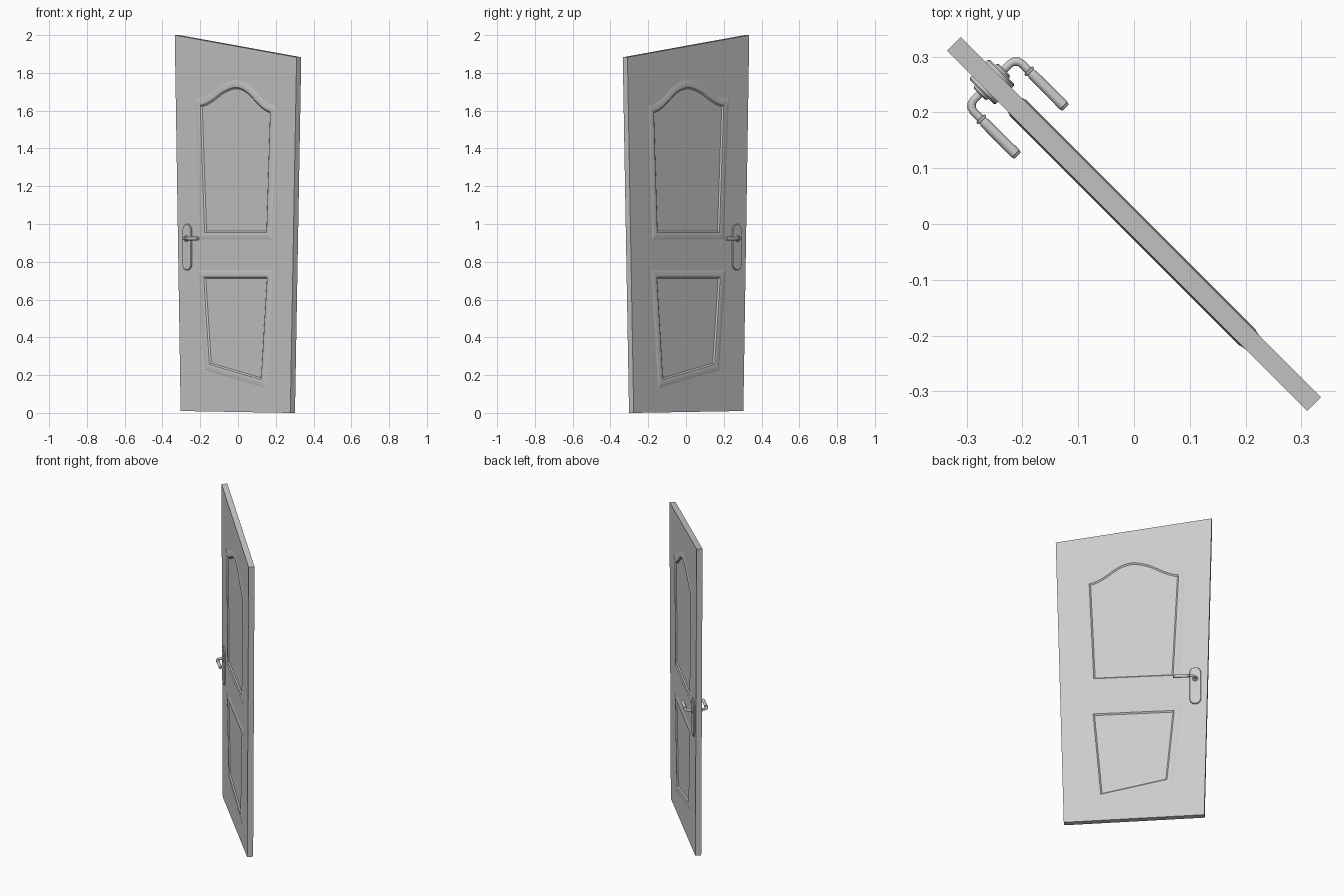
import bpy, bmesh, math
from mathutils import Vector, Matrix, geometry

if "Cube" in bpy.data.objects:
    bpy.data.objects.remove(bpy.data.objects["Cube"])

HALF = 0.0175                       # half the door thickness
TURN = Matrix.Rotation(math.radians(-45), 4, 'Z')
PIVOT_U, PIVOT_Z = -0.36, 0.923     # lever pivot on the door


def finish(bm, name, smooth=None):
    bmesh.ops.remove_doubles(bm, verts=bm.verts, dist=1e-5)
    bmesh.ops.recalc_face_normals(bm, faces=bm.faces)
    bm.transform(TURN)
    me = bpy.data.meshes.new(name)
    bm.to_mesh(me)
    bm.free()
    ob = bpy.data.objects.new(name, me)
    bpy.context.collection.objects.link(ob)
    if smooth:
        bpy.context.view_layer.objects.active = ob
        ob.select_set(True)
        bpy.ops.object.shade_smooth_by_angle(angle=math.radians(smooth))
        ob.select_set(False)
    return ob


def inset(poly, d):
    """Mitred inward offset of a counter-clockwise outline."""
    out = []
    for i, p in enumerate(poly):
        a = (p - poly[i - 1]).normalized()
        b = (poly[(i + 1) % len(poly)] - p).normalized()
        na, nb = Vector((-a.y, a.x)), Vector((-b.y, b.x))
        out.append(p + (na + nb) * d / (1 + na.dot(nb)))
    return out


def spline(pts, n=4):
    """Smooth curve through the given points."""
    p = [pts[0]] + pts + [pts[-1]]
    out = []
    for a, b, c, d in zip(p, p[1:], p[2:], p[3:]):
        for k in range(n):
            t = k / n
            out.append(0.5 * (2 * b + (c - a) * t + (2 * a - 5 * b + 4 * c - d) * t * t
                              + (3 * b - a - 3 * c + d) * t ** 3))
    return out + [pts[-1]]


def vecs(*pts):
    return [Vector(p) for p in pts]


def loop(bm, poly, n, side):
    return [bm.verts.new((p.x, -side * n, p.y)) for p in poly]


def bridge(bm, a, b):
    k = len(a)
    for i in range(k):
        j = (i + 1) % k
        bm.faces.new((a[i], a[j], b[j], b[i]))


def fill(bm, loops):
    """Fill the first outline, leaving the others as holes."""
    flat = [v for l in loops for v in l]
    tris = geometry.tessellate_polygon([[Vector((v.co.x, v.co.z, 0)) for v in l] for l in loops])
    for t in tris:
        bm.faces.new([flat[i] for i in t])


# outlines in (along door, height)
slab = vecs((-0.412, 0.01), (0.409, 0), (0.456, 1.883), (-0.456, 2.0))
arch = spline(vecs((0.3, 1.627), (0.25, 1.637), (0.197, 1.665), (0.1, 1.735), (0.003, 1.762),
                   (-0.102, 1.738), (-0.191, 1.692), (-0.251, 1.669), (-0.303, 1.668)))
upper = vecs((-0.267, 0.917), (0.270, 0.917)) + arch
lower = vecs((-0.23, 0.225), (0.227, 0.13), (0.279, 0.757), (-0.279, 0.757))

# door slab with a moulded panel frame on both faces
bm = bmesh.new()
rims = []
for side in (1, -1):
    rim = loop(bm, slab, HALF, side)
    rims.append(rim)
    holes = []
    for panel in (upper, lower):
        prev = loop(bm, panel, HALF, side)
        holes.append(prev)
        for d, h in ((0.012, 0.002), (0.026, 0.003), (0.038, 0.002), (0.046, -0.005)):
            nxt = loop(bm, inset(panel, d), HALF + h, side)
            bridge(bm, prev, nxt)
            prev = nxt
        fill(bm, [prev])
    fill(bm, [rim] + holes)
bridge(bm, *rims)
finish(bm, "door_panel")


def stadium(r, z0, z1, seg=12):
    pts = []
    for cz, start in ((z1 - r, 0), (z0 + r, math.pi)):
        for i in range(seg + 1):
            a = start + math.pi * i / seg
            pts.append(Vector((PIVOT_U + r * math.cos(a), cz + r * math.sin(a))))
    return pts


def lathe(bm, profile, origin, axis, seg=20):
    """Revolve (distance, radius) pairs about an axis from origin."""
    rot = Vector((0, 0, 1)).rotation_difference(axis).to_matrix()
    prev = None
    for d, r in profile:
        ring = [bm.verts.new(origin + rot @ Vector((r * math.cos(2 * math.pi * i / seg),
                                                    r * math.sin(2 * math.pi * i / seg), d)))
                for i in range(seg)]
        if prev:
            bridge(bm, prev, ring)
        else:
            bm.faces.new(ring)
        prev = ring
    bm.faces.new(prev)


def tube(bm, path, r, seg=16):
    """Round tube along a path lying in the horizontal plane."""
    prev = None
    for i, p in enumerate(path):
        a = (p - path[i - 1]).normalized() if i else (path[1] - p).normalized()
        b = (path[i + 1] - p).normalized() if i < len(path) - 1 else a
        t = (a + b).normalized()
        wide = Vector((-t.y, t.x, 0)) / max(0.5, t.dot(a))
        ring = [bm.verts.new(p + r * (wide * math.cos(2 * math.pi * k / seg)
                                      + Vector((0, 0, math.sin(2 * math.pi * k / seg)))))
                for k in range(seg)]
        if prev:
            bridge(bm, prev, ring)
        else:
            bm.faces.new(ring)
        prev = ring
    bm.faces.new(prev)


for side, label in ((1, "front"), (-1, "back")):
    out = Vector((0, -side, 0))

    # back plate with a bevelled rim
    bm = bmesh.new()
    prev = loop(bm, stadium(0.033, 0.755, 1.0), HALF - 0.002, side)
    bm.faces.new(prev)
    for d, h in ((0, 0.005), (0.003, 0.008)):
        nxt = loop(bm, stadium(0.033 - d, 0.755 + d, 1.0 - d), HALF + h, side)
        bridge(bm, prev, nxt)
        prev = nxt
    bm.faces.new(prev)
    finish(bm, label + "_plate", 30)

    # collar around the lever neck
    bm = bmesh.new()
    lathe(bm, ((0, 0.017), (0.011, 0.017), (0.014, 0.013)),
          Vector((PIVOT_U, -side * HALF, PIVOT_Z)), out)
    finish(bm, label + "_collar", 30)

    # bent neck
    bm = bmesh.new()
    path = [Vector((PIVOT_U + u, -side * n, PIVOT_Z))
            for u, n in ((0, 0.02), (0, 0.046), (0.002, 0.053), (0.008, 0.059),
                         (0.015, 0.061), (0.04, 0.061))]
    tube(bm, path, 0.0072)
    finish(bm, label + "_lever_neck", 40)

    # grip with ring and end cap
    bm = bmesh.new()
    lathe(bm, ((0, 0.0075), (0.001, 0.0105), (0.005, 0.0105), (0.006, 0.008), (0.009, 0.008),
               (0.011, 0.0092), (0.09, 0.0098), (0.091, 0.0085), (0.094, 0.0085), (0.095, 0.0075)),
          Vector((PIVOT_U + 0.031, -side * 0.061, PIVOT_Z)), Vector((1, 0, 0)))
    finish(bm, label + "_lever_grip", 30)
